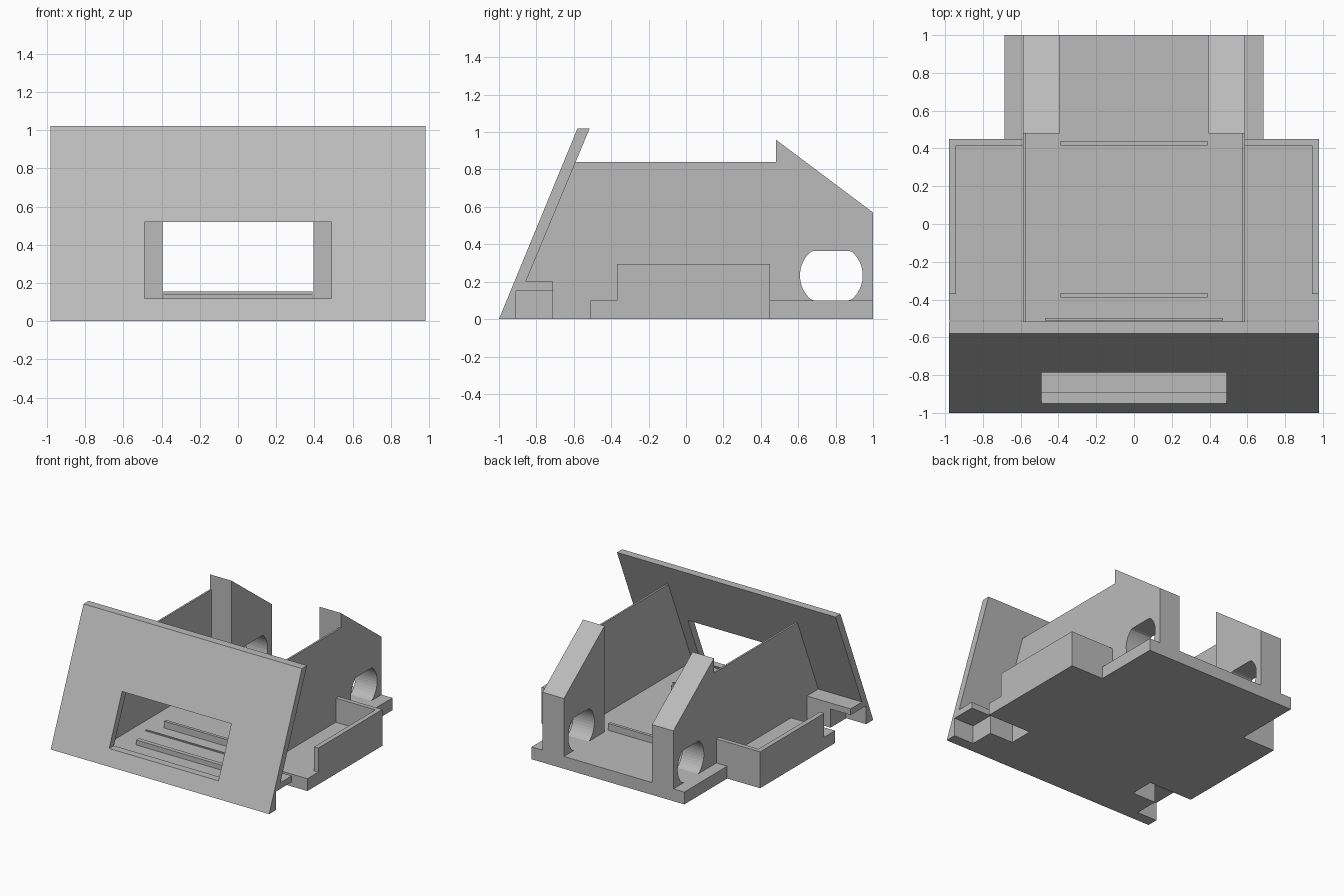
import bpy, bmesh, math

cube = bpy.data.objects.get("Cube")
if cube:
    bpy.data.objects.remove(cube, do_unlink=True)

grey = bpy.data.materials.new("light grey plastic")
grey.use_nodes = True
grey.diffuse_color = (0.5, 0.5, 0.5, 1)
grey.node_tree.nodes["Principled BSDF"].inputs["Base Color"].default_value = (0.5, 0.5, 0.5, 1)


def prism(name, outline, lo, hi, axis="x", mirror=False):
    """Extrude an outline (yz for axis x, xy for axis z) from lo to hi."""
    bm = bmesh.new()

    def place(p, d):
        return (d, p[0], p[1]) if axis == "x" else (p[0], p[1], d)

    face = bm.faces.new([bm.verts.new(place(p, lo)) for p in outline])
    side = bmesh.ops.extrude_face_region(bm, geom=[face])["geom"]
    move = (hi - lo, 0, 0) if axis == "x" else (0, 0, hi - lo)
    bmesh.ops.translate(bm, vec=move, verts=[v for v in side if isinstance(v, bmesh.types.BMVert)])
    bmesh.ops.recalc_face_normals(bm, faces=bm.faces)
    mesh = bpy.data.meshes.new(name)
    bm.to_mesh(mesh)
    bm.free()
    mesh.materials.append(grey)
    obj = bpy.data.objects.new(name, mesh)
    bpy.context.collection.objects.link(obj)
    if mirror:
        obj.modifiers.new("mirror", "MIRROR")
    return obj


def box(name, x, y, z, mirror=False):
    return prism(name, [(y[0], z[0]), (y[1], z[0]), (y[1], z[1]), (y[0], z[1])], x[0], x[1], "x", mirror)


def cut(obj, cutter):
    cutter.hide_render = True
    cutter.hide_viewport = True
    cutter.display_type = "WIRE"
    mod = obj.modifiers.new("cut", "BOOLEAN")
    mod.operation = "DIFFERENCE"
    mod.solver = "EXACT"
    mod.object = cutter


W = 0.98        # half width
WALL = 0.587    # outer face of the side walls
FLOOR = 0.1     # top of the base plate

# Base plate, stepped in at the front and back
half = [(WALL, -0.94), (WALL, -0.51), (W, -0.51), (W, 0.45), (0.685, 0.45), (0.685, 1)]
prism("base_plate", half + [(-x, y) for x, y in reversed(half)], 0, FLOOR, "z")

# Sloping front panel with window
panel = prism("front_panel", [(-1, 0), (-0.94, 0), (-0.515, 1.02), (-0.58, 1.02)], -W, W)
cut(panel, box("window_cutter", (-0.49, 0.49), (-1.2, -0.4), (0.12, 0.52)))

# Front corner blocks with an open notch underneath
corner = prism("front_corner_block", [(-0.94, 0), (-0.71, 0), (-0.71, 0.2), (-0.857, 0.2)],
               WALL, W, mirror=True)
notch = box("notch_cutter", (0.8, 1.2), (-0.91, -0.6), (-0.1, 0.15), mirror=True)
cut(corner, notch)
cut(panel, notch)

# Thin side walls meeting the panel
prism("side_wall", [(-0.9, FLOOR), (0.48, FLOOR), (0.48, 0.84), (-0.59, 0.84)],
      0.572, WALL, mirror=True)

# Rear pillars with sloping tops and round holes flattened above and below
pillar = prism("rear_pillar", [(0.48, 0.05), (1, 0.05), (1, 0.57), (0.48, 0.96)],
               0.395, WALL, mirror=True)
hole = []
for i in range(48):
    a = 2 * math.pi * (i + 0.5) / 48
    z = 0.233 + 0.168 * math.sin(a)
    hole.append((0.777 + 0.168 * math.cos(a), min(max(z, FLOOR), 0.365)))
cut(pillar, prism("hole_cutter", hole, 0.3, 0.7, mirror=True))

# Side tray rims
box("tray_side_rim", (0.942, W), (-0.37, 0.45), (0.05, 0.295), mirror=True)
box("tray_back_rim", (WALL, 0.942), (0.415, 0.45), (0.05, 0.295), mirror=True)

# Low ribs across the floor
box("back_rib", (-0.39, 0.39), (0.415, 0.44), (0.05, 0.155))
box("middle_rib", (-0.39, 0.39), (-0.39, -0.365), (0.05, 0.155))
box("front_rib", (-0.39, 0.39), (-0.75, -0.715), (0.05, 0.14))
box("thin_floor_strip", (-0.47, 0.47), (-0.512, -0.498), (0.05, 0.108))
